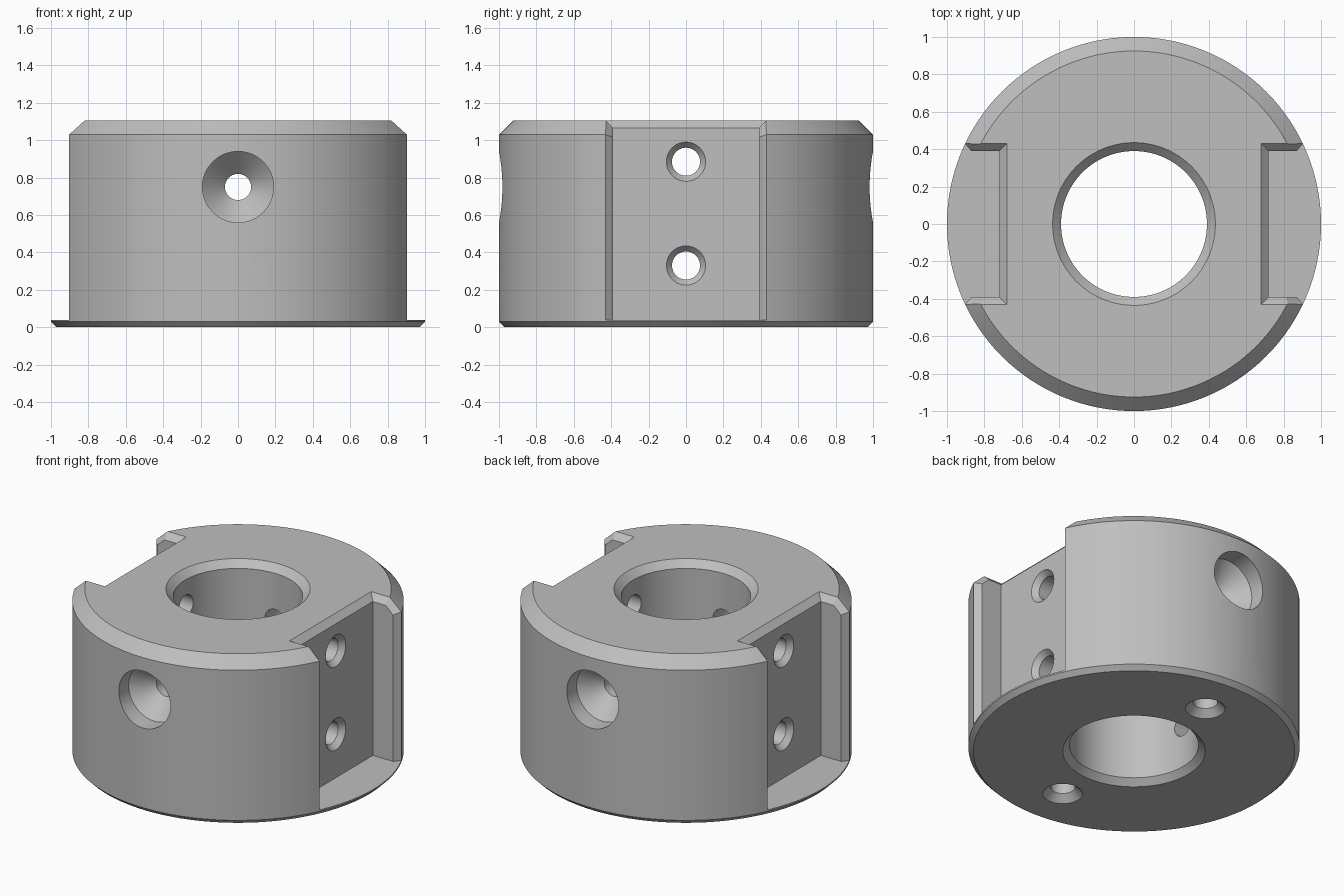
import bpy, bmesh, math
from mathutils import Matrix, Vector

cube = bpy.data.objects.get("Cube")
if cube:
    bpy.data.objects.remove(cube, do_unlink=True)

steel = bpy.data.materials.new("grey_steel")
steel.use_nodes = True
GREY = (0.52, 0.52, 0.52, 1)
steel.diffuse_color = GREY
steel.node_tree.nodes["Principled BSDF"].inputs["Base Color"].default_value = GREY


def add_object(name, bm):
    bmesh.ops.recalc_face_normals(bm, faces=bm.faces[:])
    mesh = bpy.data.meshes.new(name)
    bm.to_mesh(mesh)
    bm.free()
    obj = bpy.data.objects.new(name, mesh)
    bpy.context.collection.objects.link(obj)
    mesh.materials.append(steel)
    return obj


def loft(name, rings, closed=False):
    """Skin matching rings of points, capped at the ends unless closed."""
    bm = bmesh.new()
    loops = [[bm.verts.new(p) for p in ring] for ring in rings]
    pairs = list(zip(loops, loops[1:]))
    if closed:
        pairs.append((loops[-1], loops[0]))
    else:
        bm.faces.new(loops[0])
        bm.faces.new(loops[-1])
    for a, b in pairs:
        for i in range(len(a)):
            j = (i + 1) % len(a)
            bm.faces.new((a[i], a[j], b[j], b[i]))
    return add_object(name, bm)


def lathe(name, profile, steps, closed=False, matrix=Matrix()):
    """Turn (radius, height) points about the local z axis."""
    angles = [2 * math.pi * i / steps for i in range(steps)]
    rings = [[matrix @ Vector((r * math.cos(a), r * math.sin(a), z)) for a in angles]
             for r, z in profile]
    return loft(name, rings, closed)


# Turned collar with chamfered rims and bore
collar = lathe("clamp_collar", [
    (0.43, 0), (0.97, 0), (1, 0.03), (1, 1.03), (0.925, 1.105),
    (0.435, 1.105), (0.39, 1.06), (0.39, 0.04)], 128, closed=True)

cutters = []

for side in (1, -1):
    # Flat-sided pocket
    def section(x0, x1, y, z):
        return [(side * x, s * y, z) for x, s in ((x0, -1), (x1, -1), (x1, 1), (x0, 1))]
    cutters.append(loft("pocket_cutter", [
        section(0.72, 1.3, 0.39, 0.04), section(0.72, 1.3, 0.39, 1.3)]))

    # Chamfer along the pocket's top edges
    cutters.append(loft("pocket_top_chamfer_cutter", [
        section(0.72, 1.2, 0.39, 1.065), section(0.64, 1.2, 0.47, 1.145)]))

    # Chamfer following the outer wall on both pocket sides
    inner = [(0.87, 0.04), (0.87, 1.015), (0.75, 1.125), (0.75, 1.3), (1.2, 1.3), (1.2, 0.04)]
    outer = [(0.903, 0.04), (0.903, 1.03), (0.78, 1.145), (0.78, 1.3), (1.2, 1.3), (1.2, 0.04)]
    cutters.append(loft("pocket_side_chamfer_cutter", [
        [(side * x, y, z) for x, z in pts]
        for y, pts in ((-0.43, outer), (-0.39, inner), (0.39, inner), (0.43, outer))]))

    # Two chamfered screw holes in each pocket
    for z in (0.33, 0.885):
        m = Matrix.Translation((0, 0, z)) @ Matrix.Rotation(side * math.pi / 2, 4, 'Y')
        cutters.append(lathe("pocket_hole_cutter", [
            (0.075, 0.2), (0.075, 0.685), (0.105, 0.72), (0.105, 0.9)], 40, matrix=m))

    # Deep countersunk hole at front and back
    m = Matrix.Translation((0, 0, 0.75)) @ Matrix.Rotation(side * math.pi / 2, 4, 'X')
    cutters.append(lathe("countersink_cutter", [
        (0.07, 0.2), (0.07, 0.76), (0.19, 0.88), (0.19, 1.2)], 48, matrix=m))

    # Blind chamfered hole in the underside
    m = Matrix.Translation((0, side * 0.67, 0))
    cutters.append(lathe("base_hole_cutter", [
        (0.16, -0.04), (0.075, 0.045), (0.075, 0.4)], 40, matrix=m))

# Cut everything out of the collar
for cutter in cutters:
    mod = collar.modifiers.new(cutter.name, 'BOOLEAN')
    mod.operation = 'DIFFERENCE'
    mod.solver = 'EXACT'
    mod.object = cutter
    cutter.hide_render = True

graph = bpy.context.evaluated_depsgraph_get()
result = bpy.data.meshes.new_from_object(collar.evaluated_get(graph))
collar.modifiers.clear()
collar.data = result
for cutter in cutters:
    bpy.data.objects.remove(cutter, do_unlink=True)

# Smooth curved walls, keep machined edges crisp
bpy.ops.object.select_all(action='DESELECT')
bpy.context.view_layer.objects.active = collar
collar.select_set(True)
bpy.ops.object.shade_smooth_by_angle(angle=math.radians(25))
